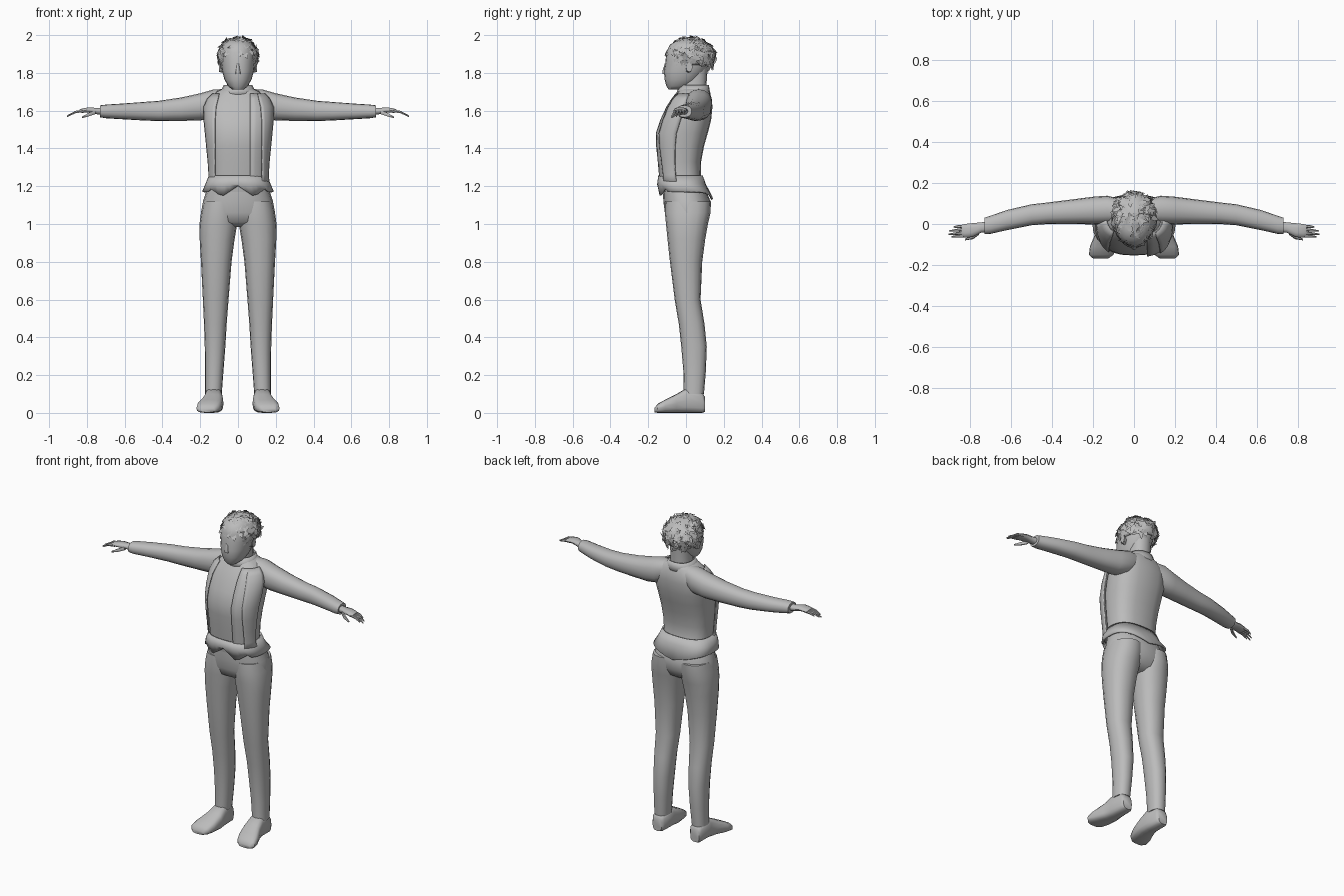
import bpy, bmesh, math, random
from mathutils import Vector

if "Cube" in bpy.data.objects:
    bpy.data.objects.remove(bpy.data.objects["Cube"])

random.seed(4)
grey = bpy.data.materials.new("neutral_grey")
grey.diffuse_color = (0.5, 0.5, 0.5, 1)
grey.use_nodes = True
grey.node_tree.nodes["Principled BSDF"].inputs["Base Color"].default_value = grey.diffuse_color


def finish(name, verts, faces, thick=0.0, angle=50):
    me = bpy.data.meshes.new(name)
    me.from_pydata(verts, [], faces)
    bm = bmesh.new()
    bm.from_mesh(me)
    bmesh.ops.recalc_face_normals(bm, faces=bm.faces)
    bm.to_mesh(me)
    bm.free()
    ob = bpy.data.objects.new(name, me)
    bpy.context.collection.objects.link(ob)
    me.materials.append(grey)
    if thick:
        mod = ob.modifiers.new("thickness", 'SOLIDIFY')
        mod.thickness, mod.offset = thick, 0
    bpy.ops.object.select_all(action='DESELECT')
    ob.select_set(True)
    bpy.context.view_layer.objects.active = ob
    bpy.ops.object.shade_smooth_by_angle(angle=math.radians(angle))
    return ob


def power(v, n):
    return math.copysign(abs(v) ** (2 / n), v)


def loft(name, axis, rings, n=2.3, seg=16, pair=False, caps=True, thick=0.0):
    """Rings are (position, a0, a1, b0, b1) with a, b the two other axes in order."""
    verts, faces = [], []
    for p, a0, a1, b0, b1 in rings:
        for i in range(seg):
            t = 2 * math.pi * i / seg
            a = (a0 + a1) / 2 + (a1 - a0) / 2 * power(math.cos(t), n)
            b = (b0 + b1) / 2 + (b1 - b0) / 2 * power(math.sin(t), n)
            verts.append({'x': (p, a, b), 'y': (a, p, b), 'z': (a, b, p)}[axis])
    for r in range(len(rings) - 1):
        for i in range(seg):
            j = (i + 1) % seg
            faces.append((r * seg + i, r * seg + j, r * seg + seg + j, r * seg + seg + i))
    if caps:
        faces += [tuple(range(seg)), tuple(range(len(verts) - seg, len(verts)))]
    if not pair:
        return finish(name, verts, faces, thick)
    for s, tag in ((1, "left_"), (-1, "right_")):
        finish(tag + name, [(s * x, y, z) for x, y, z in verts], faces, thick)


# Torso: (z, half width, front y, back y)
TORSO = [(1.17, .155, -.125, .11), (1.25, .145, -.135, .078), (1.33, .15, -.142, .08),
         (1.41, .158, -.15, .095), (1.48, .165, -.152, .115), (1.55, .172, -.128, .133),
         (1.62, .172, -.095, .14), (1.66, .155, -.07, .137), (1.70, .115, -.042, .125),
         (1.725, .065, -.025, .112)]
loft("torso", 'z', [(z, -w, w, f, b) for z, w, f, b in TORSO], n=2.6, seg=20)


def body(z):
    for lo, hi in zip(TORSO, TORSO[1:]):
        if z <= hi[0]:
            k = (z - lo[0]) / (hi[0] - lo[0])
            return [p + (q - p) * k for p, q in zip(lo, hi)][1:]
    return TORSO[-1][1:]


def panel(name, side, edge, far, levels, off=.009, cols=7):
    """Jacket front plate wrapped on the torso, from x = edge(z) to angle far."""
    verts, faces = [], []
    for z in levels:
        w, f, b = body(z)
        start = math.acos(min(1, (edge(z) / w)) ** 1.3)
        for c in range(cols):
            t = start + (math.radians(far) - start) * c / (cols - 1)
            x = (w + off) * power(math.cos(t), 2.6)
            y = (f + b) / 2 - ((b - f) / 2 + off) * power(math.sin(t), 2.6)
            verts.append((side * x, y, z))
    for r in range(len(levels) - 1):
        for c in range(cols - 1):
            i = r * cols + c
            faces.append((i, i + 1, i + cols + 1, i + cols))
    finish(name, verts, faces, .006)


LEVELS = [1.2, 1.26, 1.33, 1.41, 1.48, 1.55, 1.62, 1.66, 1.69]
panel("right_jacket_front", -1, lambda z: .115 - .25 * max(0, z - 1.6), 8, LEVELS)
panel("left_jacket_front", 1, lambda z: .06, 8, LEVELS)
panel("left_jacket_overlap", 1, lambda z: .115 - .25 * max(0, z - 1.6), 8, LEVELS, .016)

# Jacket collar and neck
loft("collar", 'z', [(1.685, -.1, .1, -.05, .128), (1.71, -.085, .085, -.042, .122),
                     (1.735, -.072, .072, -.03, .118)], caps=False, thick=.006)
loft("neck", 'z', [(1.66, -.07, .07, -.03, .11), (1.73, -.058, .058, -.03, .108),
                   (1.83, -.06, .06, -.03, .115)])

# Jacket hem with a pointed back and two pointed front tabs
verts, faces, N = [], [], 40
for i in range(N):
    t = 2 * math.pi * i / N
    c, s = power(math.cos(t), 2.6), power(math.sin(t), 2.6)
    if s < 0 and abs(c) < .8:
        low = 1.145 + abs(abs(c) - .45) * .13
    else:
        low = 1.17 - .04 * max(0, s) * (1 - abs(c))
    for z, w, f, b in ((1.255, .15, -.142, .084), (1.21, .168, -.148, .1), (low, .185, -.14, .138)):
        verts.append((w * c, (f + b) / 2 + (b - f) / 2 * s, z))
for i in range(N):
    j = (i + 1) % N
    for k in (0, 1):
        faces.append((3 * i + k, 3 * j + k, 3 * j + k + 1, 3 * i + k + 1))
finish("jacket_hem", verts, faces, .01)

# Trousers
loft("hips", 'z', [(1.25, -.14, .14, -.12, .075), (1.18, -.165, .165, -.122, .105),
                   (1.12, -.185, .185, -.12, .13), (1.06, -.196, .196, -.112, .125),
                   (1.01, -.19, .19, -.095, .1), (.985, -.12, .12, -.05, .06)], seg=20)
loft("trouser_leg", 'z', [(1.12, .0, .183, -.11, .132), (1.06, .0, .196, -.112, .13),
                          (1.0, .004, .204, -.106, .116), (.92, .018, .203, -.098, .102),
                          (.8, .034, .196, -.085, .086), (.6, .05, .186, -.06, .077),
                          (.47, .06, .18, -.038, .098), (.35, .067, .176, -.025, .11),
                          (.22, .077, .174, -.014, .105), (.1, .086, .174, -.012, .095)], pair=True)

# Shoes
loft("shoe", 'y', [(.1, .1, .162, .005, .085), (.085, .088, .172, 0, .11),
                   (.0, .082, .176, 0, .13), (-.05, .077, .19, 0, .1),
                   (-.11, .085, .215, 0, .07), (-.15, .1, .22, 0, .048),
                   (-.168, .125, .2, .003, .025)], n=3, pair=True)

# Sleeves and hands
loft("sleeve", 'x', [(.06, .01, .12, 1.6, 1.715), (.13, .0, .138, 1.56, 1.712),
                     (.2, -.002, .133, 1.548, 1.692), (.3, .0, .12, 1.546, 1.67),
                     (.42, .0, .105, 1.545, 1.652), (.5, -.006, .096, 1.548, 1.646),
                     (.62, -.03, .068, 1.555, 1.637), (.7, -.048, .04, 1.56, 1.632),
                     (.73, -.05, .03, 1.565, 1.628)], pair=True)
loft("hand", 'x', [(.7, -.04, .015, 1.575, 1.618), (.745, -.042, .008, 1.58, 1.615),
                   (.79, -.064, .004, 1.59, 1.618), (.825, -.066, .0, 1.588, 1.612),
                   (.84, -.06, -.004, 1.59, 1.606)], seg=10, pair=True)
for finger, y0, y1, x1, z1 in (("index", -.057, -.062, .89, 1.572), ("middle", -.041, -.05, .905, 1.565),
                               ("ring", -.025, -.034, .902, 1.57), ("little", -.01, -.015, .88, 1.578)):
    ym = (y0 + y1) / 2
    loft(finger + "_finger", 'x', [(.815, y0 - .008, y0 + .008, 1.591, 1.608),
                                   (.86, ym - .007, ym + .007, 1.586, 1.6),
                                   (x1, y1 - .003, y1 + .003, z1, z1 + .008)], seg=6, pair=True)
loft("thumb", 'x', [(.755, -.052, -.03, 1.58, 1.604), (.785, -.074, -.052, 1.57, 1.592),
                    (.825, -.08, -.072, 1.56, 1.57)], seg=6, pair=True)

# Head and nose
loft("head", 'z', [(1.712, -.03, .03, -.092, -.02), (1.73, -.052, .052, -.104, .03),
                   (1.765, -.072, .072, -.113, .07), (1.81, -.084, .084, -.117, .105),
                   (1.86, -.09, .09, -.108, .13), (1.91, -.092, .092, -.105, .135),
                   (1.95, -.078, .078, -.085, .115), (1.975, -.045, .045, -.04, .075)], n=2.2, seg=20)
loft("nose", 'z', [(1.795, -.014, .014, -.124, -.1), (1.805, -.013, .013, -.126, -.1),
                   (1.85, -.006, .006, -.112, -.095)], seg=8)
loft("ear", 'x', [(.075, -.005, .03, 1.8, 1.85), (.1, .0, .035, 1.805, 1.858)], seg=8, pair=True)

# Hair: a cap with ragged overlapping flat tufts
MID, RAD = Vector((0, .026, 1.885)), Vector((.101, .125, .098))


def hairline(y):
    return 1.9 if y < -.05 else 1.835


bm = bmesh.new()
bmesh.ops.create_uvsphere(bm, u_segments=20, v_segments=14, radius=1)
for v in bm.verts:
    v.co = MID + v.co * RAD
bmesh.ops.delete(bm, geom=[f for f in bm.faces if f.calc_center_median().z < hairline(f.calc_center_median().y)],
                 context='FACES')
bm.verts.index_update()
finish("hair_cap", [v.co.copy() for v in bm.verts], [[v.index for v in f.verts] for f in bm.faces], .004)
bm.free()

verts, faces = [], []
while len(faces) < 260:
    d = Vector([random.gauss(0, 1) for _ in range(3)]).normalized()
    base = MID + d * RAD
    if base.z < hairline(base.y) + .01:
        continue
    flow = Vector((random.uniform(-.7, .7), random.uniform(-.7, .5), random.uniform(-1, .3)))
    flow = (flow - d * flow.dot(d)).normalized()
    across = flow.cross(d) * random.uniform(.008, .015)
    length = random.uniform(.03, .055)
    root = base - flow * .01
    tip = base + flow * length + d * random.uniform(-.008, .014)
    mid = base + flow * length * .5 + d * .008
    k = len(verts)
    verts += [p for p in (root - across * .7, mid - across, tip, mid + across, root + across * .7)]
    faces.append((k, k + 1, k + 2, k + 3, k + 4))
for v in verts:
    v.z = min(v.z, 2.0)
finish("hair_tufts", verts, faces, angle=20)
